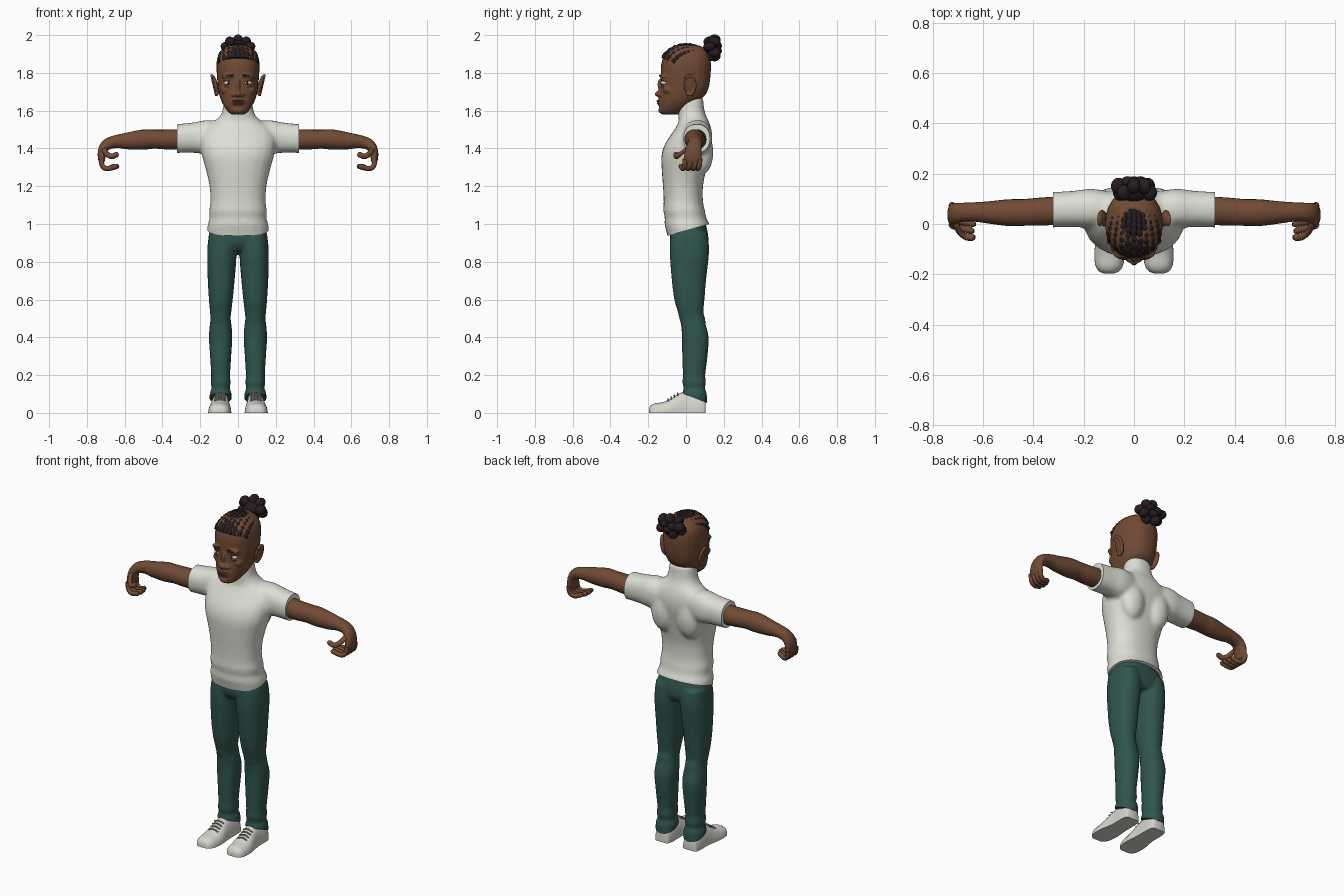
import bpy, bmesh, math
from mathutils import Vector, Matrix

cube = bpy.data.objects.get("Cube")
if cube:
    bpy.data.objects.remove(cube)

X, Y, Z = Vector((1, 0, 0)), Vector((0, 1, 0)), Vector((0, 0, 1))


def material(name, *rgb):
    m = bpy.data.materials.new(name)
    m.use_nodes = True
    m.diffuse_color = (*rgb, 1)
    bsdf = next(n for n in m.node_tree.nodes if n.type == 'BSDF_PRINCIPLED')
    bsdf.inputs["Base Color"].default_value = (*rgb, 1)
    bsdf.inputs["Roughness"].default_value = 0.8
    return m


SKIN = material("brown skin", 0.165, 0.07, 0.036)
LIP = material("lip brown", 0.13, 0.05, 0.033)
HAIR = material("dark hair", 0.02, 0.012, 0.014)
SHIRT = material("off white cotton", 0.72, 0.74, 0.66)
PANTS = material("dark green denim", 0.03, 0.09, 0.076)
SHOE = material("pale shoe", 0.66, 0.67, 0.61)
LACE = material("grey trim", 0.3, 0.3, 0.27)
EYE = material("eye white", 0.7, 0.68, 0.62)
IRIS = material("iris brown", 0.03, 0.018, 0.01)


def dense(rows, k=4):
    """Catmull-Rom subdivision of tuples."""
    out = []
    for i in range(len(rows) - 1):
        p0, p1, p2, p3 = (rows[min(max(i + d, 0), len(rows) - 1)] for d in (-1, 0, 1, 2))
        for j in range(k):
            t = j / k
            out.append(tuple(b + t * (c - a) / 2 + t * t * (a - 2.5 * b + 2 * c - d / 2)
                             + t ** 3 * (1.5 * (b - c) + (d - a) / 2)
                             for a, b, c, d in zip(p0, p1, p2, p3)))
    return out + [rows[-1]]


def loft(bm, rows, ref=X, axis=None, power=2.3, n=24):
    """Skin closed rings (x, y, z, radius along ref, radius across)."""
    rings = []
    for i, (x, y, z, ru, rv) in enumerate(rows):
        a, b = rows[max(i - 1, 0)], rows[min(i + 1, len(rows) - 1)]
        v = (axis or Vector(b[:3]) - Vector(a[:3])).cross(ref).normalized()
        ring = []
        for j in range(n):
            c, s = math.cos(math.tau * j / n), math.sin(math.tau * j / n)
            f = (abs(c) ** power + abs(s) ** power) ** (-1 / power)
            ring.append(bm.verts.new(Vector((x, y, z)) + ref * (ru * c * f) + v * (rv * s * f)))
        rings.append(ring)
    for a, b in zip(rings, rings[1:]):
        for j in range(n):
            bm.faces.new((a[j], a[(j + 1) % n], b[(j + 1) % n], b[j]))
    bm.faces.new(rings[0])
    bm.faces.new(rings[-1])


def upright(bm, rows, s=1, power=2.3):
    """Loft along z from (z, x centre, half width, front y, back y)."""
    loft(bm, dense([(s * x, (f + b) / 2, z, w, (b - f) / 2) for z, x, w, f, b in rows]), axis=Z, power=power)


def ball(bm, c, r, tilt=0, axis='Y'):
    m = Matrix.Translation(c) @ Matrix.Rotation(tilt, 4, axis) @ Matrix.Diagonal((*r, 1))
    bmesh.ops.create_icosphere(bm, subdivisions=3, radius=1, matrix=m)


def finger(bm, pts, r):
    rows = dense([(*p, r, r) for p in pts])
    a, b = Vector(rows[-1][:3]), Vector(rows[-2][:3])
    tip = a + (a - b).normalized() * r * 0.7
    loft(bm, rows + [(*tip, r * 0.55, r * 0.55)], ref=Y, power=2, n=12)


def finish(name, bm, mats, voxel=0, relax=4, cuts=(), seams=(), rule=None):
    """Make the object; optionally fuse, trim by planes and colour by a rule."""
    bmesh.ops.recalc_face_normals(bm, faces=bm.faces)
    me = bpy.data.meshes.new(name)
    bm.to_mesh(me)
    ob = bpy.data.objects.new(name, me)
    bpy.context.scene.collection.objects.link(ob)
    if voxel:
        fuse = ob.modifiers.new("fuse", 'REMESH')
        fuse.mode, fuse.voxel_size = 'VOXEL', voxel
        soft = ob.modifiers.new("soften", 'SMOOTH')
        soft.factor, soft.iterations = 0.5, relax
        me = bpy.data.meshes.new_from_object(ob.evaluated_get(bpy.context.evaluated_depsgraph_get()))
        ob.modifiers.clear()
        ob.data = me
    bm.clear()
    bm.from_mesh(me)
    for planes, clear in ((cuts, True), (seams, False)):
        for co, no in planes:
            bmesh.ops.bisect_plane(bm, geom=bm.verts[:] + bm.edges[:] + bm.faces[:],
                                   plane_co=co, plane_no=no, clear_outer=clear)
            if clear:
                bmesh.ops.holes_fill(bm, edges=[e for e in bm.edges if e.is_boundary], sides=0)
    for f in bm.faces:
        f.smooth = True
        f.material_index = int(rule(f.calc_center_median())) if rule else 0
    bm.to_mesh(me)
    bm.free()
    me.materials.clear()
    for m in mats:
        me.materials.append(m)
    me.set_sharp_from_angle(angle=math.radians(50))
    return ob


# Shirt with sleeves, and the neck rising out of a V collar
bm = bmesh.new()
upright(bm, [(0.9, 0, .155, -.09, .118), (0.96, 0, .163, -.104, .125), (1.0, 0, .16, -.114, .124),
             (1.03, 0, .15, -.112, .108), (1.07, 0, .153, -.12, .1), (1.12, 0, .146, -.118, .09),
             (1.2, 0, .151, -.122, .09), (1.28, 0, .168, -.128, .105), (1.36, 0, .19, -.13, .122),
             (1.42, 0, .2, -.113, .135), (1.47, 0, .2, -.082, .138), (1.51, 0, .175, -.055, .132),
             (1.54, 0, .132, -.04, .122), (1.565, 0, .1, -.04, .11), (1.6, 0, .082, -.042, .098),
             (1.67, 0, .074, -.04, .09)])
for s in (1, -1):
    loft(bm, dense([(s * .1, .06, 1.46, .07, .085), (s * .17, .062, 1.46, .078, .09),
                    (s * .24, .06, 1.457, .072, .08), (s * .36, .055, 1.45, .07, .075)]), ref=Y, axis=X)
    ball(bm, (s * .085, .085, 1.38), (.075, .06, .12))
collar = [(Vector((0, -.1, 1.46)), Vector((-.42 * s, -.35, 1))) for s in (1, -1)]
finish("shirt_and_neck", bm, [SHIRT, SKIN], .011, 6,
       cuts=[(X * .322, X), (X * -.322, -X), (Z * .965, Vector((0, .28, -1)))], seams=collar,
       rule=lambda c: c.z > 1.46 + .42 * abs(c.x) + .35 * (c.y + .1))

# Trousers
bm = bmesh.new()
upright(bm, [(.86, 0, .1, -.06, .1), (.9, 0, .15, -.083, .118), (.95, 0, .152, -.085, .116), (1.02, 0, .135, -.085, .1)])
for s in (1, -1):
    upright(bm, [(.95, .083, .071, -.082, .115), (.85, .085, .078, -.086, .122), (.7, .089, .071, -.075, .106),
                 (.6, .091, .063, -.062, .098), (.53, .092, .056, -.042, .092), (.5, .092, .053, -.036, .102),
                 (.47, .092, .057, -.027, .104), (.4, .092, .062, -.021, .12), (.3, .092, .056, -.02, .114),
                 (.2, .092, .05, -.017, .102), (.16, .092, .053, -.019, .106), (.13, .092, .048, -.013, .1),
                 (.1, .092, .058, -.02, .11), (.03, .092, .058, -.02, .11)], s)
finish("trousers", bm, [PANTS], .01, 3, cuts=[(Vector((0, .03, .085)), Vector((0, -.4, -1)))])

for s, side in ((1, "left"), (-1, "right")):
    # Bare arm bending down into a loosely curled hand
    bm = bmesh.new()
    loft(bm, dense([(s * x, y, z, ru, rv) for x, y, z, ru, rv in (
        (.26, .055, 1.45, .055, .054), (.36, .05, 1.447, .056, .053), (.44, .046, 1.449, .053, .05),
        (.5, .045, 1.447, .053, .053), (.58, .046, 1.44, .044, .045), (.64, .048, 1.437, .038, .035),
        (.69, .046, 1.423, .038, .03), (.715, .04, 1.393, .043, .025), (.722, .036, 1.35, .047, .02),
        (.72, .034, 1.325, .045, .014))]), ref=Y, power=2.1)
    for y, reach in ((-.004, 0), (.023, .006), (.05, .002), (.074, -.01)):
        finger(bm, [(s * .724, y, 1.345), (s * .718, y - .004, 1.308), (s * .692, y - .012, 1.293),
                    (s * (.645 - reach), y - .022, 1.306)], .0135)
    finger(bm, [(s * .712, .01, 1.4), (s * .695, -.03, 1.372), (s * .67, -.05, 1.358), (s * .642, -.053, 1.368)], .0145)
    finish(side + "_arm", bm, [SKIN])

    # Shoe with a sole band and laces
    bm = bmesh.new()
    tops = [(-.196, .02, .022), (-.188, .037, .04), (-.165, .05, .055), (-.12, .058, .061), (-.08, .075, .059),
            (-.04, .1, .053), (0, .112, .05), (.06, .1, .05), (.095, .085, .044), (.104, .07, .034)]
    loft(bm, dense([(s * (.092 - .04 * min(y, 0)), y, 0, w, h) for y, h, w in tops]), axis=Y, power=2.4)
    finish(side + "_shoe", bm, [SHOE, LACE], cuts=[(Z * 0, -Z)], seams=[(Z * .018, Z), (Z * .022, Z)],
           rule=lambda c: .018 < c.z < .022)
    bm = bmesh.new()
    for i in range(4):
        y = -.095 + .017 * i
        loft(bm, dense([(s * .095 + d * .03, y, .068 + .0105 * i + (.004 if d == 0 else -.005), .004, .004)
                        for d in (-1, 0, 1)]), ref=Y, n=8)
    finish(side + "_laces", bm, [LACE])

    # Ear: shallow shell with a raised rim
    bm = bmesh.new()
    ball(bm, (s * .118, .018, 1.735), (.012, .03, .054), s * .25)
    loop = []
    for i in range(15):
        a = -2.2 + 4.6 * i / 14
        loop.append((s * (.127 + .012 * math.sin(a)), .018 + .03 * math.cos(a), 1.735 + .052 * math.sin(a), .0085, .0085))
    loft(bm, loop, ref=X, n=10)
    finish(side + "_ear", bm, [SKIN], .005, 3)

    # Eye, iris and eyebrow
    for part, mat, c, r, tilt in (("eye", EYE, (.051, -.112, 1.747), (.023, .021, .013), 0),
                                  ("iris", IRIS, (.05, -.126, 1.747), (.009, .0095, .01), 0),
                                  ("eyebrow", HAIR, (.053, -.126, 1.784), (.032, .014, .0075), .1)):
        bm = bmesh.new()
        ball(bm, (s * c[0], c[1], c[2]), r, s * tilt)
        if part == "eyebrow":
            bmesh.ops.rotate(bm, verts=bm.verts, cent=(s * c[0], c[1], c[2]), matrix=Matrix.Rotation(s * .4, 3, 'Z'))
        finish(side + "_" + part, bm, [mat])

# Head with brow, nose, cheeks, mouth and chin fused; close cropped hair by region
bm = bmesh.new()
upright(bm, [(1.58, 0, .035, -.128, -.04), (1.6, 0, .058, -.14, -.01), (1.64, 0, .083, -.139, .05),
             (1.68, 0, .098, -.138, .1), (1.73, 0, .107, -.134, .122), (1.79, 0, .112, -.133, .13),
             (1.84, 0, .114, -.132, .132), (1.88, 0, .109, -.122, .128), (1.915, 0, .09, -.1, .112),
             (1.945, 0, .055, -.06, .075)])
ball(bm, (0, -.136, 1.688), (.021, .03, .018))
ball(bm, (0, -.13, 1.725), (.013, .02, .045), .2, 'X')
ball(bm, (0, -.128, 1.645), (.04, .023, .028))
ball(bm, (0, -.128, 1.602), (.03, .019, .018))
for s in (1, -1):
    ball(bm, (s * .022, -.132, 1.684), (.014, .02, .012))
    ball(bm, (s * .045, -.115, 1.782), (.042, .025, .014))
    ball(bm, (s * .05, -.111, 1.762), (.029, .022, .008))
    ball(bm, (s * .05, -.11, 1.732), (.027, .021, .006))
    ball(bm, (s * .062, -.09, 1.71), (.032, .03, .025))


def hairy(c):
    return c.z > 1.84 - .17 * c.y or (c.y > 0 and c.z > 1.78) or (c.y > .045 and c.z > 1.75 - .9 * (c.y - .03))


finish("head", bm, [SKIN, HAIR], .0055, 3, rule=hairy,
       seams=[(Z * 1.84, Vector((0, .17, 1))), (Y * 0, Y), (Z * 1.78, Z), (Y * .045, Y),
              (Vector((0, .03, 1.75)), Vector((0, .9, 1)))])

# Lips
bm = bmesh.new()
for z, w, d in ((1.651, .034, .152), (1.638, .03, .15)):
    ball(bm, (0, -d + .012, z), (w, .016, .0068))
finish("lips", bm, [LIP])

# Braids running from the hairline back to the bun
bm = bmesh.new()
for k in range(-4, 5):
    x0, path = k * .0235, []
    for i in range(45):
        t = i / 44
        x = x0 * (1 - .65 * t ** 2)
        y0 = -.122 * math.sqrt(1 - (x0 / .115) ** 2)
        y = y0 + (.112 - y0) * t
        z = 1.81 + .135 * math.sqrt(max(0, 1 - (x / .118) ** 2 - (y / .14) ** 2))
        r = .0105 + .0045 * abs(math.sin(t * math.pi * 9 + k))
        path.append((x, y, z, r, r))
    loft(bm, path, power=2, n=10)
finish("braids", bm, [HAIR])

# Bun of coiled braid knots
bm = bmesh.new()
ball(bm, (0, .13, 1.93), (.06, .04, .045))
for i in range(9):
    a = math.tau * i / 9 + math.pi / 2
    ball(bm, (.062 * math.cos(a), .138 + .013 * (-1) ** i, 1.931 + .042 * math.sin(a)), (.031, .033, .0265), -a)
for x, z in ((-.025, 1.94), (.025, 1.945), (0, 1.915)):
    ball(bm, (x, .163, z), (.03, .027, .022), 12 * x)
finish("hair_bun", bm, [HAIR])
